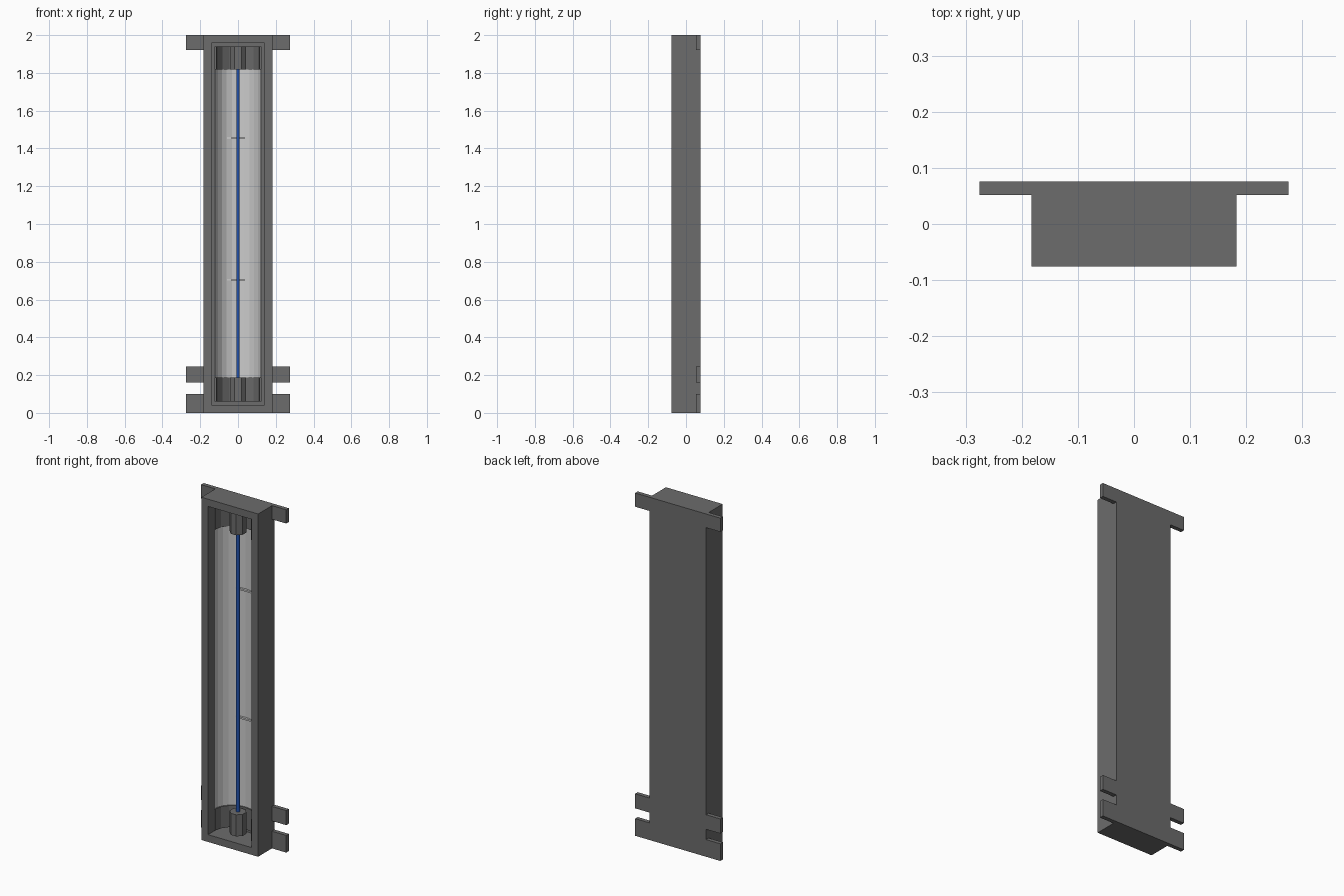
import bpy, bmesh, math

if "Cube" in bpy.data.objects:
    bpy.data.objects.remove(bpy.data.objects["Cube"])


def material(name, rgb):
    m = bpy.data.materials.new(name)
    m.diffuse_color = (*rgb, 1)
    m.use_nodes = True
    m.node_tree.nodes["Principled BSDF"].inputs["Base Color"].default_value = m.diffuse_color
    return m


GREY = material("dark grey", (0.15, 0.15, 0.15))
LIGHT = material("light grey", (0.60, 0.60, 0.60))
BLUE = material("blue", (0.016, 0.085, 0.42))


def finish(name, bm, mat):
    bmesh.ops.recalc_face_normals(bm, faces=bm.faces)
    me = bpy.data.meshes.new(name)
    bm.to_mesh(me)
    bm.free()
    me.materials.append(mat)
    ob = bpy.data.objects.new(name, me)
    bpy.context.collection.objects.link(ob)
    return ob


def box_bm(x0, x1, y0, y1, z0, z1):
    bm = bmesh.new()
    bmesh.ops.create_cube(bm, size=1)
    for v in bm.verts:
        v.co.x = x1 if v.co.x > 0 else x0
        v.co.y = y1 if v.co.y > 0 else y0
        v.co.z = z1 if v.co.z > 0 else z0
    return bm


def box(name, mat, *size):
    return finish(name, box_bm(*size), mat)


def prism(name, mat, points, z0, z1):
    """Extrude an xy outline from z0 to z1."""
    bm = bmesh.new()
    face = bm.faces.new([bm.verts.new((x, y, z0)) for x, y in points])
    ext = bmesh.ops.extrude_face_region(bm, geom=[face])
    for g in ext["geom"]:
        if isinstance(g, bmesh.types.BMVert):
            g.co.z = z1
    return finish(name, bm, mat)


def trough(name, mat, radius, depth, z0, z1, segments):
    """Block with a concave half-round front."""
    w, front, back = 0.1235, -0.045, 0.0715
    pts = [(w, front), (w, back), (-w, back), (-w, front)]
    for i in range(segments + 1):
        a = math.pi * i / segments
        pts.append((-radius * math.cos(a), front + depth * math.sin(a)))
    return prism(name, mat, pts, z0, z1)


def rod(name, mat, r, sides, y, z0, z1):
    pts = [(r * math.cos(2 * math.pi * (i + 0.5) / sides),
            y + r * math.sin(2 * math.pi * (i + 0.5) / sides)) for i in range(sides)]
    return prism(name, mat, pts, z0, z1)


# Housing with a recessed front opening
bm = box_bm(-0.183, 0.183, -0.076, 0.076, 0, 2)
bm.normal_update()
front = min(bm.faces, key=lambda f: f.calc_center_median().y)
bmesh.ops.inset_region(bm, faces=[front], thickness=0.06)
ext = bmesh.ops.extrude_discrete_faces(bm, faces=[front])
for v in ext["faces"][0].verts:
    v.co.y = 0.071
finish("housing", bm, GREY)

# Mounting tabs on both sides
for label, z0, z1 in (("bottom", 0, 0.1), ("lower", 0.16, 0.245), ("top", 1.92, 2)):
    for side, s in (("left", -1), ("right", 1)):
        xs = sorted((s * 0.183, s * 0.275))
        box(f"{label}_{side}_tab", GREY, *xs, 0.052, 0.076, z0, z1)

# Concave reflector
trough("reflector", LIGHT, 0.121, 0.114, 0.185, 1.82, 12)

# End liners and tube sockets
for label, z0, z1 in (("bottom", 0.061, 0.187), ("top", 1.818, 1.939)):
    trough(f"{label}_liner", GREY, 0.115, 0.108, z0, z1, 8)
    rod(f"{label}_socket", GREY, 0.045, 8, 0, z0, z1)

# Glowing tube
rod("tube", BLUE, 0.0095, 12, 0, 0.187, 1.818)

# Thin support clips on the reflector
for label, z in (("lower", 0.705), ("upper", 1.455)):
    box(f"{label}_clip", LIGHT, -0.057, 0.06, 0.055, 0.07, z - 0.005, z + 0.005)
